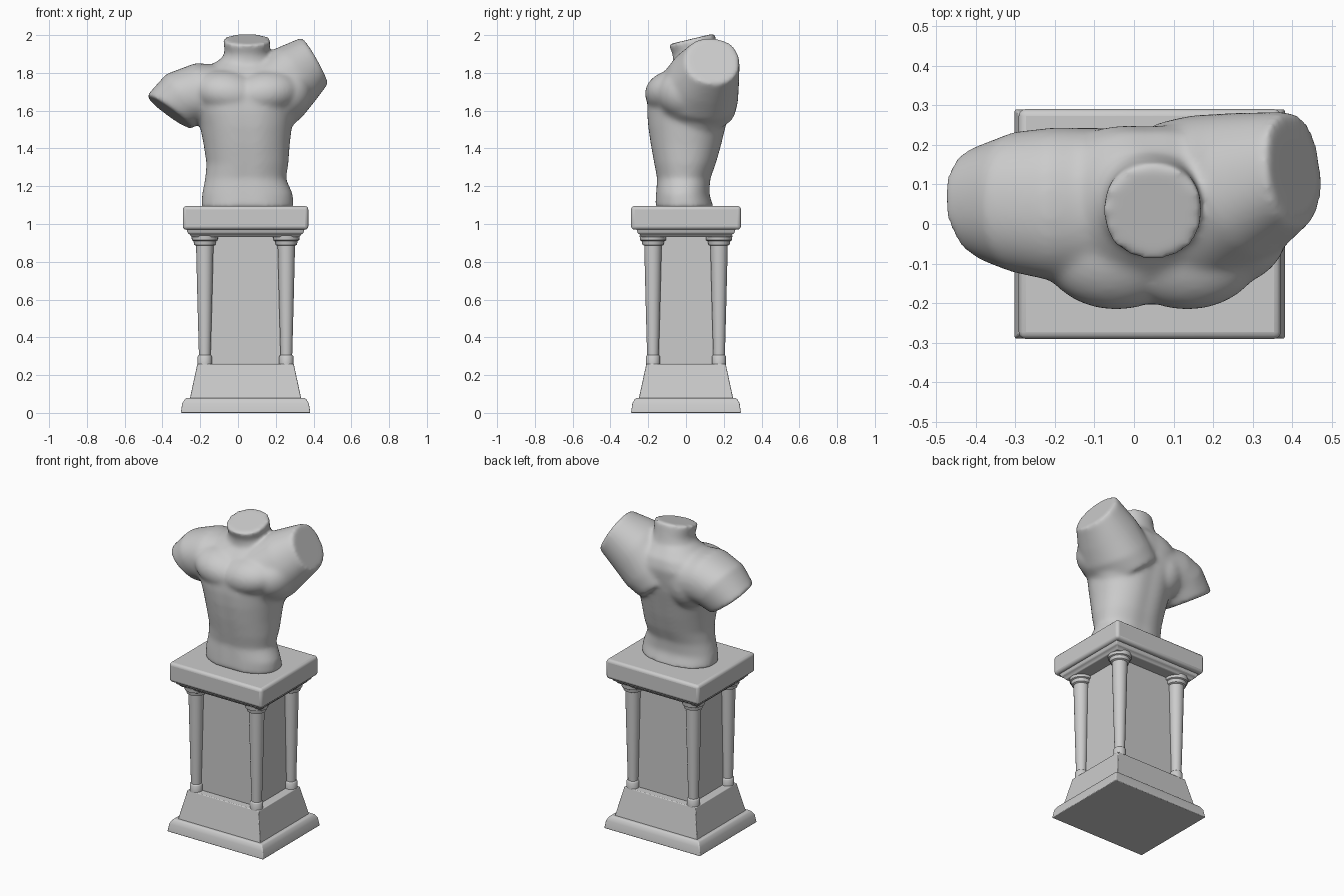
import bpy, bmesh, math
from mathutils import Vector, Matrix

if "Cube" in bpy.data.objects:
    bpy.data.objects.remove(bpy.data.objects["Cube"])

CX = 0.04  # pedestal centre in x


def finish(bm, name, bevel=0.0):
    bmesh.ops.recalc_face_normals(bm, faces=bm.faces)
    me = bpy.data.meshes.new(name)
    bm.to_mesh(me)
    bm.free()
    ob = bpy.data.objects.new(name, me)
    bpy.context.collection.objects.link(ob)
    if bevel:
        m = ob.modifiers.new("bevel", 'BEVEL')
        m.width, m.segments = bevel, 3
    bpy.ops.object.select_all(action='DESELECT')
    ob.select_set(True)
    bpy.context.view_layer.objects.active = ob
    bpy.ops.object.shade_smooth_by_angle(angle=math.radians(35))
    return ob


def skin(bm, rings):
    vs = [[bm.verts.new(p) for p in r] for r in rings]
    n = len(vs[0])
    for lo, hi in zip(vs, vs[1:]):
        for i in range(n):
            j = (i + 1) % n
            bm.faces.new((lo[i], lo[j], hi[j], hi[i]))
    bm.faces.new(vs[0][::-1])
    bm.faces.new(vs[-1])


def square_stack(name, levels, bevel=0.0):
    """Stack of rectangles: (z, half x, half y)."""
    bm = bmesh.new()
    skin(bm, [[(CX + sx * hx, sy * hy, z) for sx, sy in
               ((-1, -1), (1, -1), (1, 1), (-1, 1))] for z, hx, hy in levels])
    return finish(bm, name, bevel)


def turned(name, x, y, profile, n=24):
    """Round part: (z, radius)."""
    bm = bmesh.new()
    skin(bm, [[(x + r * math.cos(2 * math.pi * i / n), y + r * math.sin(2 * math.pi * i / n), z)
               for i in range(n)] for z, r in profile])
    return finish(bm, name)


def loft(bm, sections, groove=0.0, n=48):
    """Oval tube: (centre, direction, radius a, radius along y)."""
    rings = []
    for c, d, ra, rb in sections:
        d = Vector(d).normalized()
        y = Vector((0, 1, 0))
        b = (y - d * y.dot(d)).normalized()
        a = b.cross(d)
        ring = []
        for i in range(n):
            t = 2 * math.pi * i / n
            u = math.copysign(abs(math.cos(t)) ** 0.92, math.cos(t))
            v = math.copysign(abs(math.sin(t)) ** 0.92, math.sin(t))
            v *= 1 - groove * math.exp(-(u / 0.2) ** 2)
            ring.append(Vector(c) + a * ra * u + b * rb * v)
        rings.append(ring)
    skin(bm, rings)


def lump(bm, c, r, tilt=0.0):
    m = Matrix.Translation(c) @ Matrix.Rotation(tilt, 4, 'Y') @ Matrix.Diagonal((*r, 1))
    bmesh.ops.create_uvsphere(bm, u_segments=32, v_segments=20, radius=1, matrix=m)


# Pedestal
square_stack("base_plinth", [(0, .343, .291), (.05, .335, .284), (.072, .322, .272), (.08, .312, .262)], .005)
square_stack("base_block", [(.075, .295, .25), (.26, .255, .21)], .004)
square_stack("pedestal_core", [(.25, .203, .163), (.95, .203, .163)], .012)
square_stack("top_moulding", [(.93, .285, .235), (.945, .295, .245), (.95, .305, .255), (.98, .315, .265)], .005)
square_stack("top_slab", [(.97, .332, .291), (1.095, .332, .291)], .018)

# Corner columns
for sx in (-1, 1):
    for sy in (-1, 1):
        turned("column", CX + sx * .216, sy * .175,
               [(.255, .038), (.298, .038), (.304, .034), (.306, .031), (.6, .039), (.885, .046),
                (.89, .056), (.91, .06), (.914, .068), (.94, .071)])

# Torso trunk
bm = bmesh.new()
up = (0, 0, 1)
trunk = [(1.085, .05, -.008, .246, .16), (1.16, .05, -.018, .24, .145), (1.24, .04, -.012, .214, .145),
         (1.32, .05, -.005, .217, .168), (1.42, .046, 0, .228, .192), (1.52, .042, .005, .244, .212),
         (1.60, .035, .012, .264, .225), (1.67, .03, .02, .275, .228), (1.75, .03, .045, .275, .212),
         (1.81, .035, .065, .22, .175), (1.87, .04, .07, .14, .12)]
loft(bm, [((x, y, z), up, rx, ry) for z, x, y, rx, ry in trunk], groove=.04)

# Neck with tilted cut
loft(bm, [((.045, .065, 1.75), up, .2, .16), ((.045, .06, 1.84), up, .15, .13),
          ((.047, .05, 1.91), (0, -.12, 1), .117, .12), ((.048, .03, 1.98), (0, -.24, 1), .127, .127)])

# Lowered arm stump
loft(bm, [((0, .05, 1.68), (-1, 0, 0), .155, .19), ((-.2, .05, 1.692), (-1, 0, -.15), .162, .195),
          ((-.29, .055, 1.662), (-.8, 0, -.55), .16, .18), ((-.366, .05, 1.592), (-.59, -.15, -.8), .146, .148)])

# Raised arm stump
loft(bm, [((.10, .04, 1.61), (.65, .1, .75), .18, .22), ((.19, .06, 1.69), (.65, .2, .72), .195, .22),
          ((.29, .1, 1.78), (.78, .25, .6), .178, .187), ((.407, .14, 1.865), (.87, .1, .49), .141, .145)])

# Chest, side and shoulder-blade muscles
for s in (-1, 1):
    lump(bm, (.045 + s * .09, -.05, 1.69), (.2, .168, .125), -s * .15)
    lump(bm, (.045 + s * .15, .1, 1.66), (.15, .145, .17), s * .2)
lump(bm, (.2, .05, 1.58), (.11, .14, .19), .6)
lump(bm, (.26, .0, 1.69), (.13, .15, .14), .6)
torso = finish(bm, "torso")

# Fuse the torso into one smooth skin
m = torso.modifiers.new("fuse", 'REMESH')
m.mode, m.voxel_size, m.use_smooth_shade = 'VOXEL', .011, True
m = torso.modifiers.new("soften", 'SMOOTH')
m.factor, m.iterations = .5, 18
